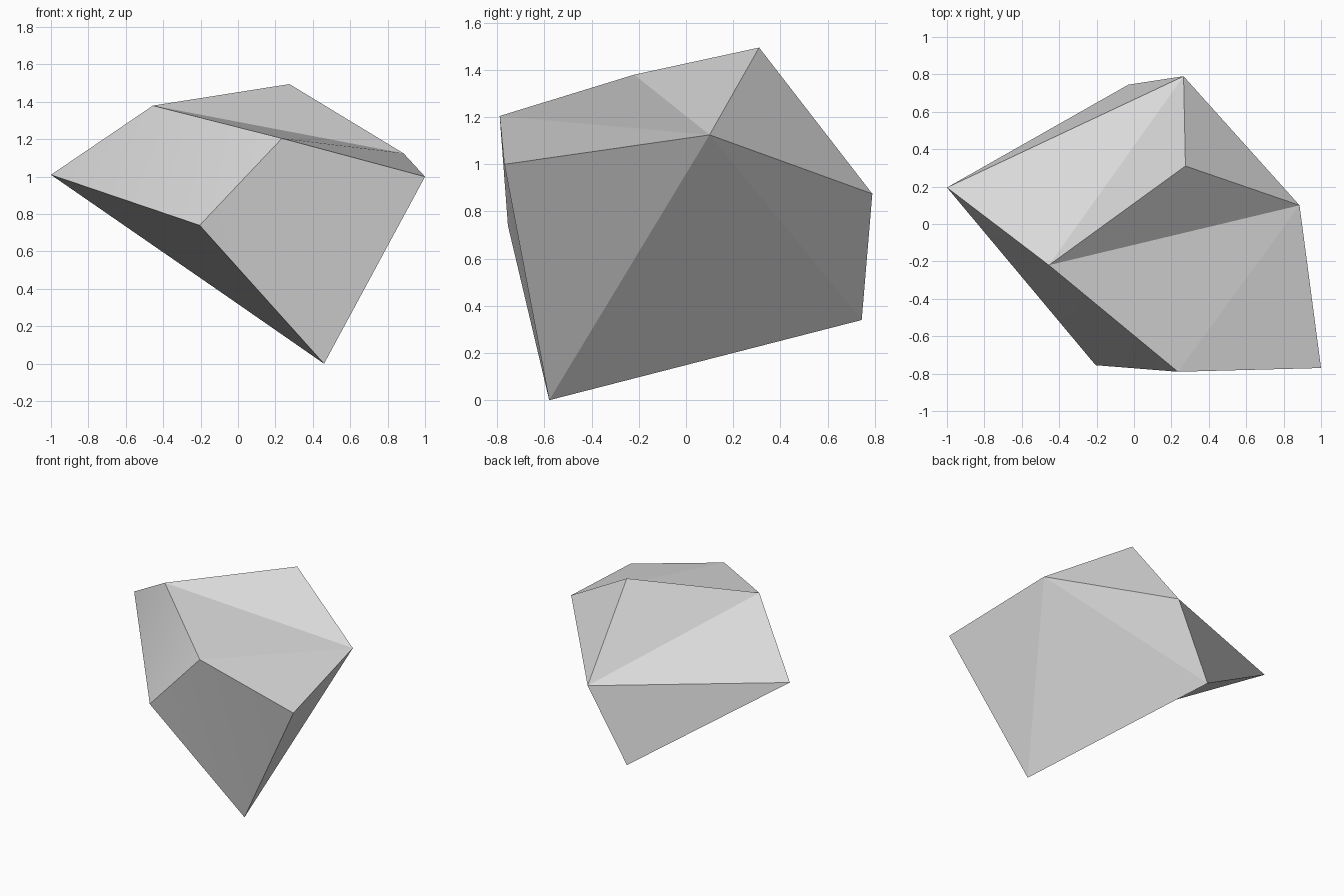
import bpy
import bmesh

default_cube = bpy.data.objects.get("Cube")
if default_cube:
    bpy.data.objects.remove(default_cube, do_unlink=True)


def make_material(name, colour):
    material = bpy.data.materials.new(name)
    material.use_nodes = True
    material.diffuse_color = colour
    for node in material.node_tree.nodes:
        if node.type == "BSDF_PRINCIPLED":
            node.inputs["Base Color"].default_value = colour
    return material


# Corners of the faceted boulder, one letter each
corners = {
    "A": (-1.0, 0.195, 1.01),   # left tip
    "B": (-0.455, -0.22, 1.38),  # crest, left end
    "C": (0.275, 0.31, 1.495),  # crest, peak
    "D": (0.885, 0.1, 1.125),   # right shoulder
    "E": (1.0, -0.77, 1.0),     # front right tip
    "F": (0.46, -0.58, 0.0),    # foot
    "G": (-0.205, -0.755, 0.74),  # front chin
    "H": (0.235, -0.79, 1.205),  # front brow
    "I": (0.265, 0.79, 0.875),  # back shoulder
    "J": (-0.03, 0.745, 0.34),  # back heel
}

# Facets by corner letters: top, front, right side, back, hollow underside
facets = (
    "ABI BCI BDC BHD HED "
    "AGB BGH GFH HFE "
    "EFD FJD DJI CDI "
    "AIJ AJG GJF"
).split()

# Soft folds across the two front panels; every other edge is hard
soft_folds = ("BG", "FH")

mesh = bpy.data.meshes.new("boulder")
bm = bmesh.new()
points = {letter: bm.verts.new(place) for letter, place in corners.items()}
for facet in facets:
    bm.faces.new([points[letter] for letter in facet]).smooth = True
bmesh.ops.recalc_face_normals(bm, faces=bm.faces[:])
for edge in bm.edges:
    edge.smooth = False
for start, end in soft_folds:
    bm.edges.get((points[start], points[end])).smooth = True
bm.to_mesh(mesh)
bm.free()

boulder = bpy.data.objects.new("boulder", mesh)
bpy.context.collection.objects.link(boulder)
mesh.materials.append(make_material("stone grey", (0.69, 0.69, 0.69, 1.0)))
